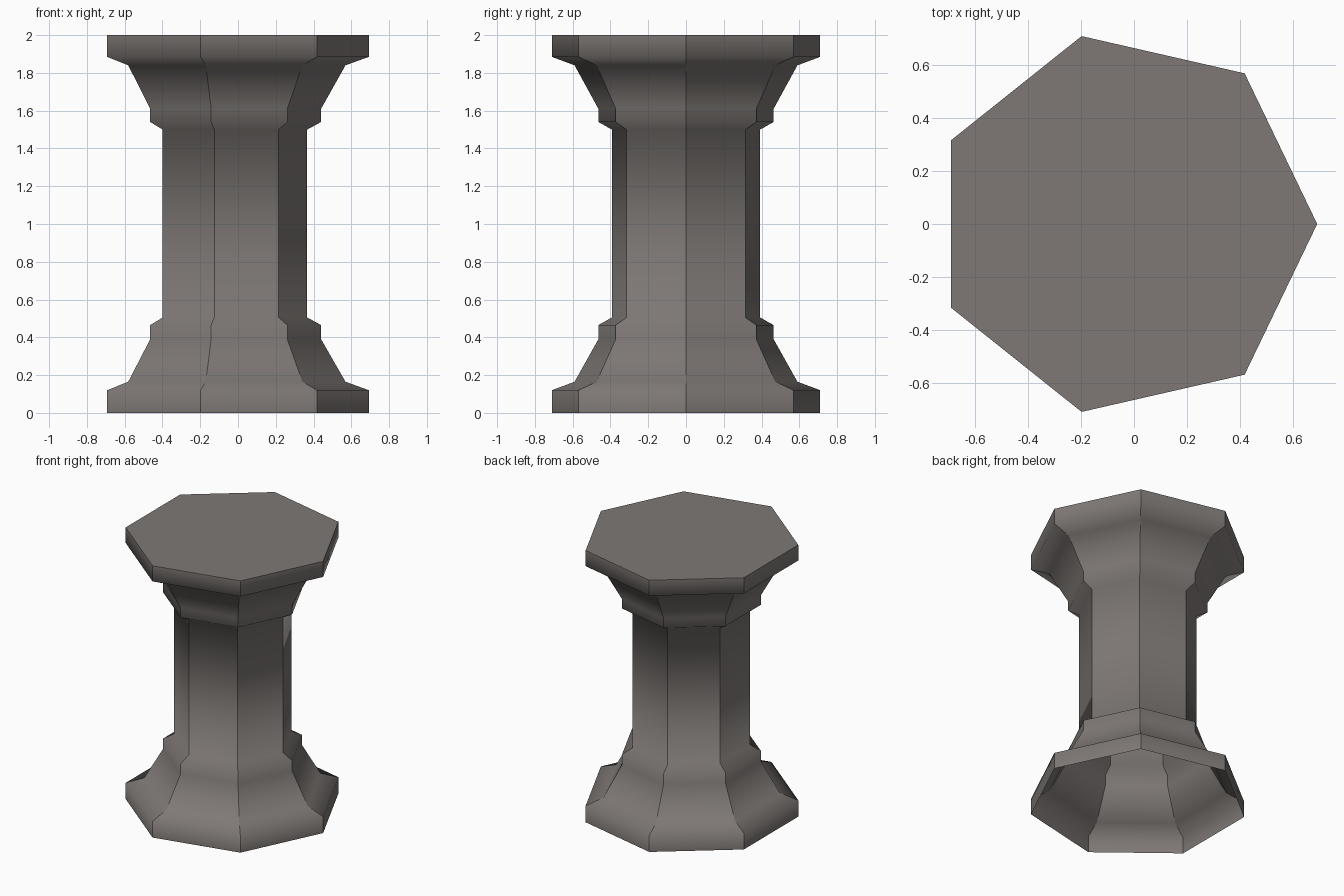
import bpy, bmesh, math

if "Cube" in bpy.data.objects:
    bpy.data.objects.remove(bpy.data.objects["Cube"])

SIDES = 7
CENTRE_X = -0.036  # centres the bounding box of the heptagon

stone = bpy.data.materials.new("warm grey stone")
stone.diffuse_color = (0.21, 0.19, 0.18, 1)
stone.use_nodes = True
stone.node_tree.nodes["Principled BSDF"].inputs["Base Color"].default_value = stone.diffuse_color

# Profile of the column: (corner radius, height)
profile = [(0.729, 0.0), (0.729, 0.12), (0.605, 0.165), (0.476, 0.39),
           (0.476, 0.465), (0.4025, 0.505), (0.4025, 1.5), (0.476, 1.54),
           (0.476, 1.61), (0.605, 1.84), (0.729, 1.885), (0.729, 2.0)]

bm = bmesh.new()
rings = []
for r, z in profile:
    rings.append([bm.verts.new((CENTRE_X + r * math.cos(i * math.tau / SIDES),
                                r * math.sin(i * math.tau / SIDES), z))
                  for i in range(SIDES)])

# Side walls, open at the bottom
for low, high in zip(rings, rings[1:]):
    for i in range(SIDES):
        j = (i + 1) % SIDES
        bm.faces.new((low[i], low[j], high[j], high[i]))

# Flat top
bm.faces.new(rings[-1])

# Smooth along the height, sharp at the seven corners and the top rim
for f in bm.faces:
    f.smooth = True
top = set(rings[-1])
for e in bm.edges:
    a, b = e.verts
    if abs(a.co.z - b.co.z) > 1e-4 or (a in top and b in top):
        e.smooth = False

mesh = bpy.data.meshes.new("column")
bm.to_mesh(mesh)
bm.free()
mesh.materials.append(stone)
column = bpy.data.objects.new("column", mesh)
bpy.context.collection.objects.link(column)
